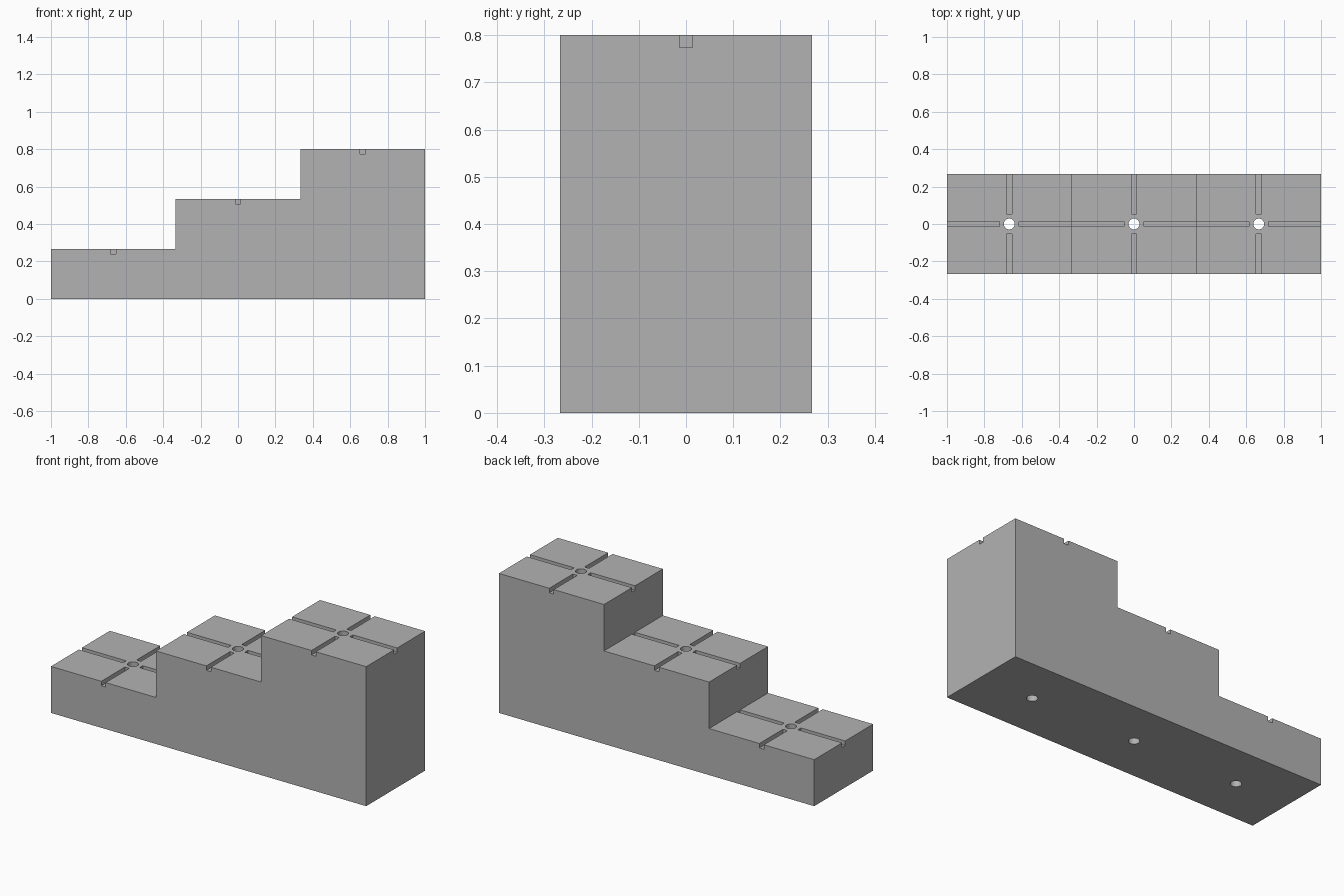
import bpy, bmesh
from mathutils import Matrix, Vector

cube = bpy.data.objects.get("Cube")
if cube:
    bpy.data.objects.remove(cube, do_unlink=True)

STEP = 2 / 3            # length of one step
RISE = 0.8 / 3          # height of one step
HALF = 0.2667           # half the depth of the block
GROOVE = 0.028          # groove width
DEEP = 0.026            # groove depth
GAP = 0.053             # groove end to hole centre
HOLE = 0.029            # hole radius
OVER = 0.02             # cutter overshoot at open ends

grey = bpy.data.materials.new("plain grey")
grey.use_nodes = True
colour = (0.45, 0.45, 0.45, 1)
grey.diffuse_color = colour
grey.node_tree.nodes["Principled BSDF"].inputs["Base Color"].default_value = colour


def make_object(name, bm):
    bmesh.ops.recalc_face_normals(bm, faces=bm.faces)
    mesh = bpy.data.meshes.new(name)
    bm.to_mesh(mesh)
    bm.free()
    mesh.materials.append(grey)
    obj = bpy.data.objects.new(name, mesh)
    bpy.context.collection.objects.link(obj)
    return obj


def add_box(bm, low, high):
    low, high = Vector(low), Vector(high)
    matrix = Matrix.Translation((low + high) / 2) @ Matrix.Diagonal((*(high - low), 1))
    bmesh.ops.create_cube(bm, size=1, matrix=matrix)


# Stepped block: side profile extruded front to back
profile = [(1, 0), (-1, 0)]
for i in range(3):
    left = -1 + i * STEP
    profile += [(left, (i + 1) * RISE), (left + STEP, (i + 1) * RISE)]
bm = bmesh.new()
face = bm.faces.new([bm.verts.new((x, -HALF, z)) for x, z in profile])
side = bmesh.ops.extrude_face_region(bm, geom=[face])["geom"]
bmesh.ops.translate(bm, vec=(0, 2 * HALF, 0),
                    verts=[v for v in side if isinstance(v, bmesh.types.BMVert)])
block = make_object("stepped_block", bm)

# Cutters: a through hole and four grooves on every step
bm = bmesh.new()
w = GROOVE / 2
for i in range(3):
    cx, top = (i - 1) * STEP, (i + 1) * RISE
    z0, z1 = top - DEEP, top + OVER
    left = cx - STEP / 2 - OVER
    right = cx + STEP / 2 + (OVER if i == 2 else 0)
    add_box(bm, (left, -w, z0), (cx - GAP, w, z1))
    add_box(bm, (cx + GAP, -w, z0), (right, w, z1))
    add_box(bm, (cx - w, -HALF - OVER, z0), (cx + w, -GAP, z1))
    add_box(bm, (cx - w, GAP, z0), (cx + w, HALF + OVER, z1))
    bmesh.ops.create_cone(bm, cap_ends=True, segments=32, radius1=HOLE, radius2=HOLE,
                          depth=top + 2 * OVER,
                          matrix=Matrix.Translation((cx, 0, top / 2)))
cutter = make_object("groove_and_hole_cutter", bm)
cutter.hide_render = True

# Cut, then discard the cutter
cut = block.modifiers.new("grooves and holes", "BOOLEAN")
cut.operation = "DIFFERENCE"
cut.solver = "EXACT"
cut.object = cutter
bpy.ops.object.select_all(action="DESELECT")
block.select_set(True)
bpy.context.view_layer.objects.active = block
bpy.ops.object.modifier_apply(modifier=cut.name)
bpy.data.objects.remove(cutter, do_unlink=True)
bpy.ops.object.shade_smooth_by_angle()
